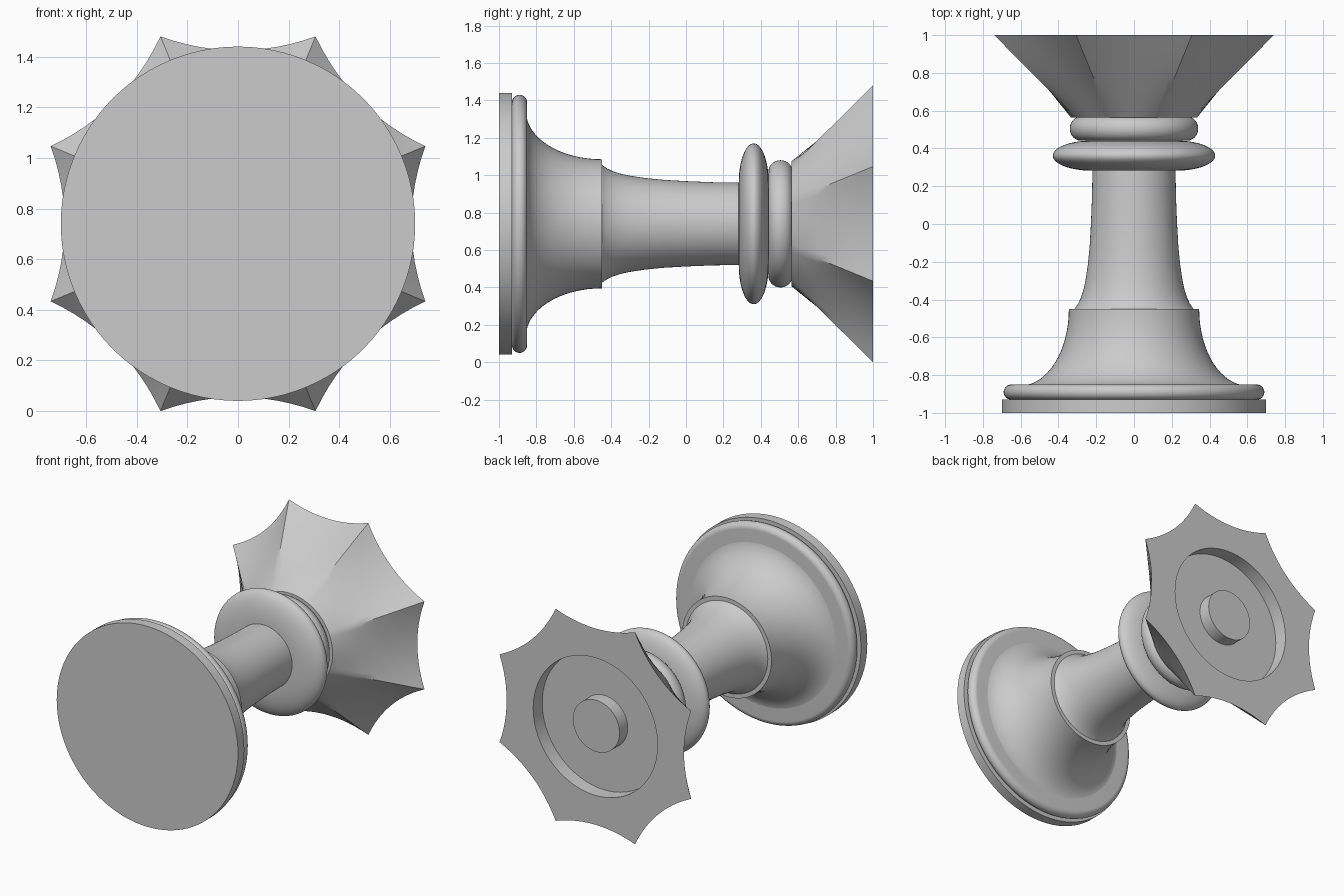
import bpy, bmesh, math

cube = bpy.data.objects.get("Cube")
if cube:
    bpy.data.objects.remove(cube, do_unlink=True)

AXIS_Z = 0.74      # height of the lying piece's axis
POINTS = 8         # crown points
STEPS = 12         # segments per scallop
SEGS = POINTS * STEPS

gray = bpy.data.materials.new("plain gray")
gray.use_nodes = True
gray.diffuse_color = (0.6, 0.6, 0.6, 1)
gray.node_tree.nodes["Principled BSDF"].inputs["Base Color"].default_value = (0.6, 0.6, 0.6, 1)


def circle(r):
    return [(r * math.cos(a), r * math.sin(a))
            for a in (2 * math.pi * (i / SEGS - 0.5 / POINTS) for i in range(SEGS))]


def star(apothem, dip):
    """Outline of concave scallops meeting at sharp points."""
    half = apothem * math.tan(math.pi / POINTS)
    pts = []
    for i in range(SEGS):
        k, j = divmod(i, STEPS)
        u = 2 * j / STEPS - 1
        x, t = apothem - dip * (1 - u * u), half * u
        a = 2 * math.pi * k / POINTS
        pts.append((x * math.cos(a) - t * math.sin(a), x * math.sin(a) + t * math.cos(a)))
    return pts


def blend(p, q, t):
    return [(a + (c - a) * t, b + (d - b) * t) for (a, b), (c, d) in zip(p, q)]


def loft(name, sections):
    """Skin a list of (y, outline) sections and cap both ends."""
    bm = bmesh.new()
    rings = [[bm.verts.new((x, y, AXIS_Z + z)) for x, z in pts] for y, pts in sections]
    for r0, r1 in zip(rings, rings[1:]):
        for i in range(SEGS):
            j = (i + 1) % SEGS
            bm.faces.new((r0[i], r0[j], r1[j], r1[i]))
    bm.faces.new(rings[0])
    bm.faces.new(rings[-1])
    bmesh.ops.recalc_face_normals(bm, faces=bm.faces)
    mesh = bpy.data.meshes.new(name)
    bm.to_mesh(mesh)
    bm.free()
    mesh.materials.append(gray)
    ob = bpy.data.objects.new(name, mesh)
    bpy.context.collection.objects.link(ob)
    bpy.ops.object.select_all(action='DESELECT')
    ob.select_set(True)
    bpy.context.view_layer.objects.active = ob
    bpy.ops.object.shade_smooth_by_angle(angle=math.radians(32))
    return ob


def turned(name, profile):
    return loft(name, [(y, circle(r)) for y, r in profile])


def bead(name, y, half, core, bulge, n=20):
    """Ring with an elliptical outer edge."""
    return turned(name, [(y - half * math.cos(math.pi * i / n),
                          core + bulge * math.sin(math.pi * i / n)) for i in range(n + 1)])


# Foot
turned("base_disc", [(-1, 0.7), (-0.93, 0.7)])
bead("base_bead", -0.89, 0.04, 0.65, 0.04)

# Flared foot: concave quarter ellipse
N = 16
arc = [math.pi / 2 * i / N for i in range(N + 1)]
turned("flared_foot", [(-0.45 - 0.405 * math.cos(a), 0.6 - 0.255 * math.sin(a)) for a in arc])

# Stem: quick taper above the step, then nearly straight
turned("stem", [(-0.46, 0.325), (-0.44, 0.308), (-0.42, 0.295), (-0.39, 0.281),
                (-0.35, 0.268), (-0.3, 0.257), (-0.22, 0.245), (-0.12, 0.235),
                (0, 0.228), (0.15, 0.222), (0.29, 0.22)])

# Collars
bead("wide_collar", 0.362, 0.08, 0.22, 0.21, 32)
bead("narrow_collar", 0.505, 0.064, 0.28, 0.06)

# Crown: round at the bottom, scalloped at the rim, with a recessed end and a boss
low, rim = circle(0.335), star(0.74, 0.055)
walls = [(0.565 + 0.435 * t / 6, blend(low, rim, t / 6)) for t in range(7)]
recess = [(1, circle(0.48)), (0.9, circle(0.48)), (0.9, circle(0.18)), (0.99, circle(0.18))]
loft("crown", walls + recess)
